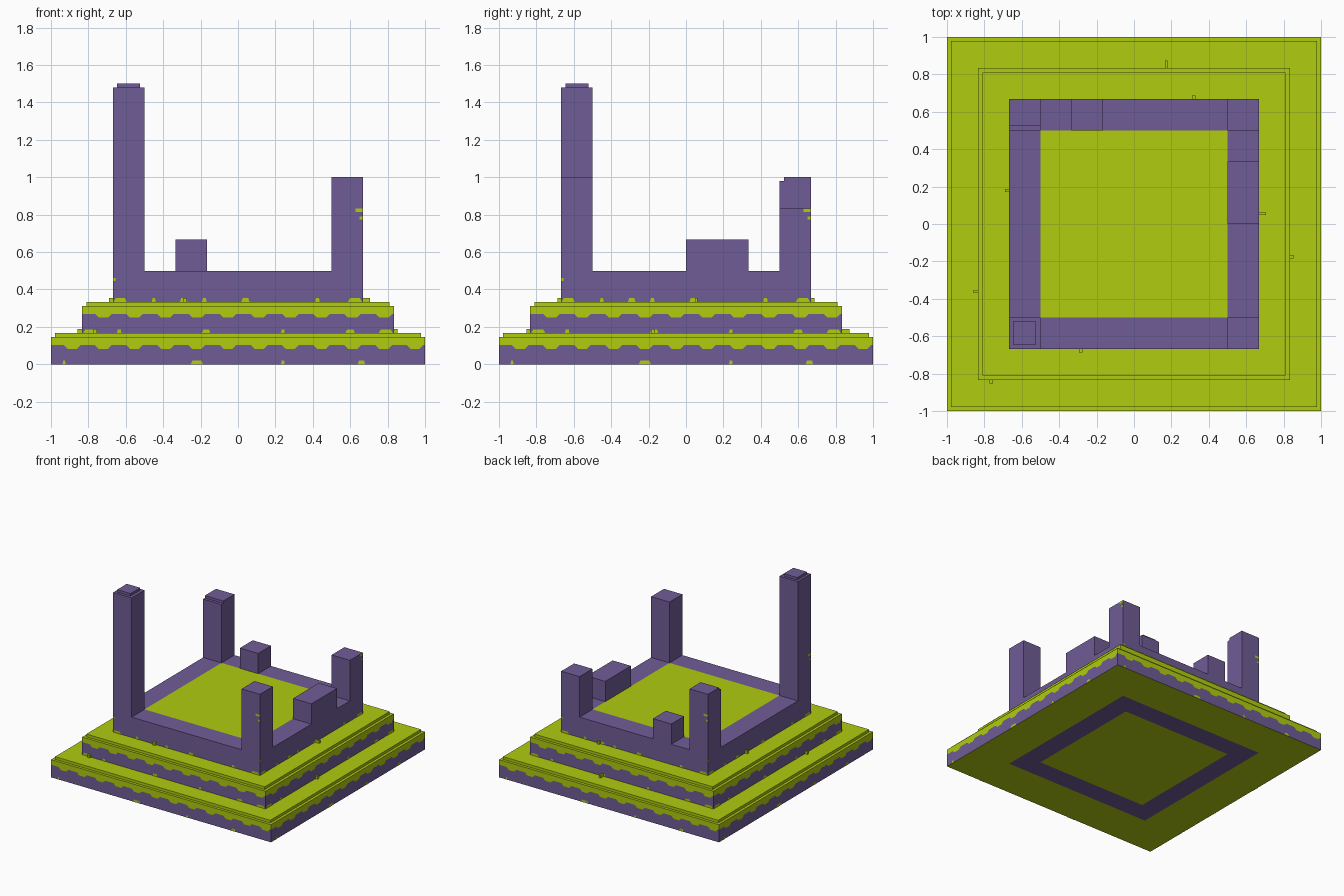
import bpy, bmesh, math
from mathutils import Matrix

if "Cube" in bpy.data.objects:
    bpy.data.objects.remove(bpy.data.objects["Cube"])


def material(name, rgb):
    m = bpy.data.materials.new(name)
    m.diffuse_color = (*rgb, 1)
    m.use_nodes = True
    m.node_tree.nodes["Principled BSDF"].inputs["Base Color"].default_value = m.diffuse_color
    return m


STONE = material("purple stone", (0.162, 0.107, 0.305))
MOSS = material("green moss", (0.434, 0.604, 0.005))
S, G = 0, 1  # material slots


class Builder:
    """Collects coloured faces and turns them into one object."""
    def __init__(self):
        self.bm = bmesh.new()

    def face(self, pts, slot, turn=0):
        r = Matrix.Rotation(math.radians(90 * turn), 3, 'Z')
        vs = [self.bm.verts.new(p) for p in pts]
        bmesh.ops.rotate(self.bm, verts=vs, matrix=r, cent=(0, 0, 0))
        self.bm.faces.new(vs).material_index = slot

    def ring(self, ro, zo, ri, zi, slot):
        """Four quads joining two concentric squares."""
        for t in range(4):
            self.face([(-ro, -ro, zo), (ro, -ro, zo), (ri, -ri, zi), (-ri, -ri, zi)], slot, t)

    def square(self, r, z, slot):
        self.face([(-r, -r, z), (r, -r, z), (r, r, z), (-r, r, z)], slot)

    def box(self, x0, x1, y0, y1, z0, z1, slot, bottom=False):
        p = [(x0, y0), (x1, y0), (x1, y1), (x0, y1)]
        for i in range(4):
            a, b = p[i], p[(i + 1) % 4]
            self.face([(*a, z0), (*b, z0), (*b, z1), (*a, z1)], slot)
        self.face([(*q, z1) for q in p], slot)
        if bottom:
            self.face([(*q, z0) for q in reversed(p)], slot)

    def finish(self, name, fix=False):
        bmesh.ops.remove_doubles(self.bm, verts=self.bm.verts, dist=1e-5)
        if fix:
            bmesh.ops.recalc_face_normals(self.bm, faces=self.bm.faces)
        me = bpy.data.meshes.new(name)
        self.bm.to_mesh(me)
        self.bm.free()
        me.materials.append(STONE)
        me.materials.append(MOSS)
        ob = bpy.data.objects.new(name, me)
        bpy.context.collection.objects.link(ob)
        return ob


W, I = 0.667, 0.5          # wall outer and inner half widths
LIP = 0.022


def tier(name, h, z0, inner, base=False):
    """Square step: stone sides with a scalloped moss edge and a mossy lip."""
    b = Builder()
    z1 = z0 + 1 / 6
    zs = z1 - LIP
    edge = [(-h, z0 + 0.103)]
    for k in range(12):
        c = -0.887 + k / 6
        if abs(c) + 0.05 < h:
            edge += [(c - 0.045, z0 + 0.103), (c - 0.025, z0 + 0.083),
                     (c + 0.025, z0 + 0.083), (c + 0.045, z0 + 0.103)]
    edge.append((h, z0 + 0.103))
    line = [(x, -h, z) for x, z in edge]
    for t in range(4):
        b.face([(-h, -h, z0), (h, -h, z0)] + line[::-1], S, t)
        b.face(line + [(h, -h, zs), (-h, -h, zs)], G, t)
    b.ring(h, zs, h - LIP, zs, G)
    b.ring(h - LIP, zs, h - LIP, z1, G)
    b.ring(h - LIP, z1, inner, z1, G)
    if base:  # underside shows the wall footprint
        b.ring(W, 0, h, 0, G)
        b.ring(I, 0, W, 0, S)
        b.face([(-I, I, 0), (I, I, 0), (I, -I, 0), (-I, -I, 0)], G)
    return b.finish(name)


tier("lower_step", 1.0, 0.0, 0.833, True)
tier("upper_step", 0.833, 1 / 6, W)

# low wall with the flush moss floor inside
b = Builder()
b.ring(W, 1 / 3, W, 0.5, S)
b.ring(W, 0.5, I, 0.5, S)
b.square(I, 0.5, G)
b.finish("wall_and_floor")

# corner pillars and broken wall blocks: x0, x1, y0, y1, top
blocks = {
    "tall_pillar": (-W, -I, -W, -I, 1.48),
    "tall_pillar_cap": (-0.647, -0.525, -0.645, -0.52, 1.5),
    "front_right_pillar": (I, W, -W, -I, 1.0),
    "back_right_pillar": (I, W, I, W, 0.833),
    "back_left_pillar": (-W, -I, I, W, 0.98),
    "back_left_pillar_top": (-W, -I, 0.523, W, 1.0),
    "back_block": (-1 / 3, -1 / 6, I, W, 2 / 3),
    "right_block": (I, W, 0, 1 / 3, 2 / 3),
}
starts = {"tall_pillar_cap": 1.48, "back_left_pillar_top": 0.98}
for name, (x0, x1, y0, y1, top) in blocks.items():
    b = Builder()
    b.box(x0, x1, y0, y1, starts.get(name, 0.5), top, S)
    b.finish(name)

# thin moss patches on every side: wall distance, base height, [(centre, half width)]
rows = [
    (1.0, 0.0, [(-0.93, 0.008), (-0.22, 0.034), (0.24, 0.01), (0.66, 0.02)]),
    (0.833, 1 / 6, [(-0.79, 0.038), (-0.635, 0.012), (-0.17, 0.022), (0.24, 0.01),
                    (0.6, 0.025), (0.79, 0.038)]),
    (W, 1 / 3, [(-0.63, 0.035), (-0.45, 0.01), (-0.29, 0.02), (-0.18, 0.012),
                (0.04, 0.022), (0.425, 0.012), (0.625, 0.038)]),
]
b = Builder()
for d, z, spots in rows:
    y = -d - 0.002
    for c, w in spots:
        for t in range(4):
            b.face([(c - w, y, z), (c + w, y, z), (c + w * 0.7, y, z + 0.02),
                    (c - w * 0.7, y, z + 0.02)], G, t)
# pillar specks: x0, x1, z0, z1
for x0, x1, z0, z1 in [(0.628, W, 0.815, 0.832), (0.65, W, 0.775, 0.79),
                       (-W, -0.655, 0.445, 0.46)]:
    for t in range(4):
        y = -W - 0.002
        b.face([(x0, y, z0), (x1, y, z0), (x1, y, z1), (x0, y, z1)], G, t)
b.finish("moss_patches")

# small tufts standing at the foot of each tier: x0, x1, y0, y1, z
b = Builder()
for x0, x1, y0, y1, z in [
        (0.165, 0.18, 0.833, 0.875, 1 / 6), (0.31, 0.33, W, 0.686, 1 / 3),
        (-0.69, -W, 0.172, 0.187, 1 / 3), (W, 0.705, 0.047, 0.062, 1 / 3),
        (0.833, 0.852, -0.185, -0.167, 1 / 6), (-0.858, -0.833, -0.368, -0.353, 1 / 6),
        (-0.295, -0.275, -0.686, -W, 1 / 3), (-0.773, -0.755, -0.852, -0.833, 1 / 6)]:
    b.box(x0, x1, y0, y1, z, z + 0.022, G, True)
b.finish("moss_tufts", True)
